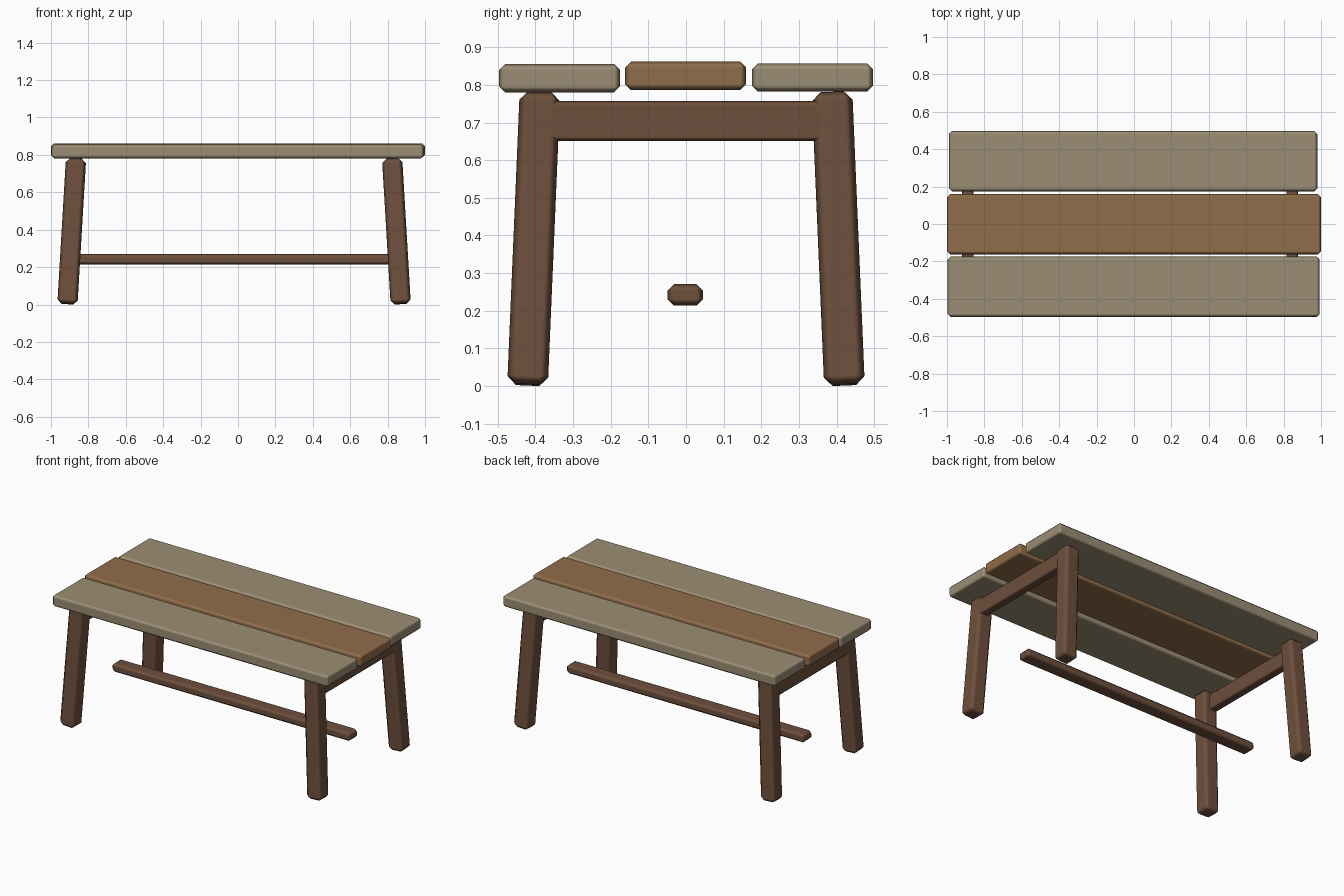
import bpy
from mathutils import Vector

if "Cube" in bpy.data.objects:
    bpy.data.objects.remove(bpy.data.objects["Cube"], do_unlink=True)


def material(name, colour):
    mat = bpy.data.materials.new(name)
    mat.use_nodes = True
    mat.diffuse_color = (*colour, 1)
    mat.node_tree.nodes["Principled BSDF"].inputs["Base Color"].default_value = (*colour, 1)
    return mat


pale_wood = material("pale wood", (0.33, 0.27, 0.175))
warm_wood = material("warm wood", (0.28, 0.155, 0.07))
dark_wood = material("dark wood", (0.155, 0.08, 0.046))


def beam(name, centre, size, chamfer, mat):
    """A box with chamfered edges."""
    bpy.ops.mesh.primitive_cube_add(size=1, location=centre)
    obj = bpy.context.object
    obj.name = name
    obj.scale = size
    bpy.ops.object.transform_apply(location=False, rotation=False, scale=True)
    obj.data.materials.append(mat)
    bevel = obj.modifiers.new("chamfer", 'BEVEL')
    bevel.width = chamfer
    bevel.segments = 1
    bevel.harden_normals = True
    bpy.ops.object.shade_smooth_by_angle(angle=0.9)
    # keep the chamfer ahead of any smoothing modifier
    bpy.ops.object.modifier_move_to_index(modifier="chamfer", index=0)
    return obj


# Table top planks
beam("front_plank", (-0.002, -0.336, 0.818), (1.99, 0.322, 0.075), 0.016, pale_wood)
beam("middle_plank", (0, -0.001, 0.824), (2.0, 0.322, 0.076), 0.016, warm_wood)
beam("back_plank", (-0.005, 0.336, 0.82), (1.97, 0.322, 0.075), 0.016, pale_wood)

# Splayed legs and the rail joining each pair
mid = -0.021
for side, sx in (("left", 1), ("right", -1)):
    for end, sy in (("front", -1), ("back", 1)):
        top = Vector((mid + sx * 0.845, sy * 0.388, 0.78))
        foot = Vector((mid + sx * 0.891, sy * 0.421, 0.003))
        axis = top - foot
        leg = beam(f"{end}_{side}_leg", (top + foot) / 2,
                   (0.108, 0.108, axis.length), 0.023, dark_wood)
        leg.rotation_euler = Vector((0, 0, 1)).rotation_difference(axis).to_euler()
    beam(f"{side}_rail", (mid + sx * 0.867, -0.002, 0.704),
         (0.062, 0.735, 0.106), 0.012, dark_wood)

# Long stretcher under the top
beam("stretcher", (mid, -0.002, 0.242), (1.72, 0.095, 0.057), 0.018, dark_wood)
